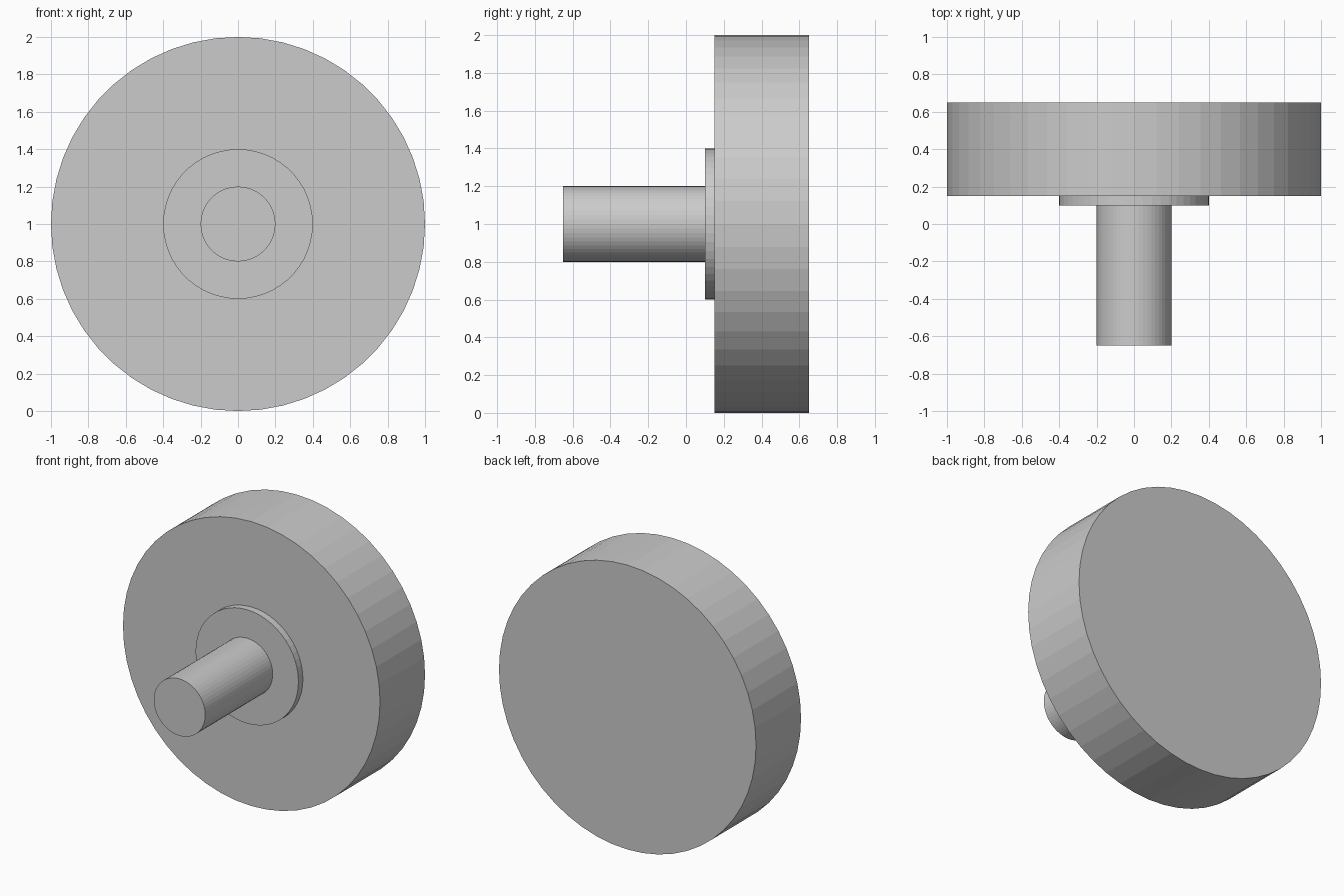
import bpy
from math import pi

# Remove the default cube
cube = bpy.data.objects.get("Cube")
if cube:
    bpy.data.objects.remove(cube, do_unlink=True)

# Single light grey material
GREY = (0.6, 0.6, 0.6, 1.0)
grey = bpy.data.materials.new("light_grey")
grey.use_nodes = True
grey.diffuse_color = GREY
bsdf = next(n for n in grey.node_tree.nodes if n.type == "BSDF_PRINCIPLED")
bsdf.inputs["Base Color"].default_value = GREY

SIDES = 52
AXIS_HEIGHT = 1.0


def disc(name, radius, front, back):
    """Flat-shaded cylinder lying along y between front and back."""
    bpy.ops.mesh.primitive_cylinder_add(
        vertices=SIDES, radius=radius, depth=back - front,
        location=(0, (front + back) / 2, AXIS_HEIGHT), rotation=(pi / 2, 0, 0))
    obj = bpy.context.object
    obj.name = obj.data.name = name
    obj.data.materials.append(grey)
    return obj


# Wheel, raised hub collar and axle shaft
disc("wheel", 1.0, 0.15, 0.65)
disc("hub_collar", 0.4, 0.10, 0.15)
disc("axle_shaft", 0.2, -0.65, 0.10)
